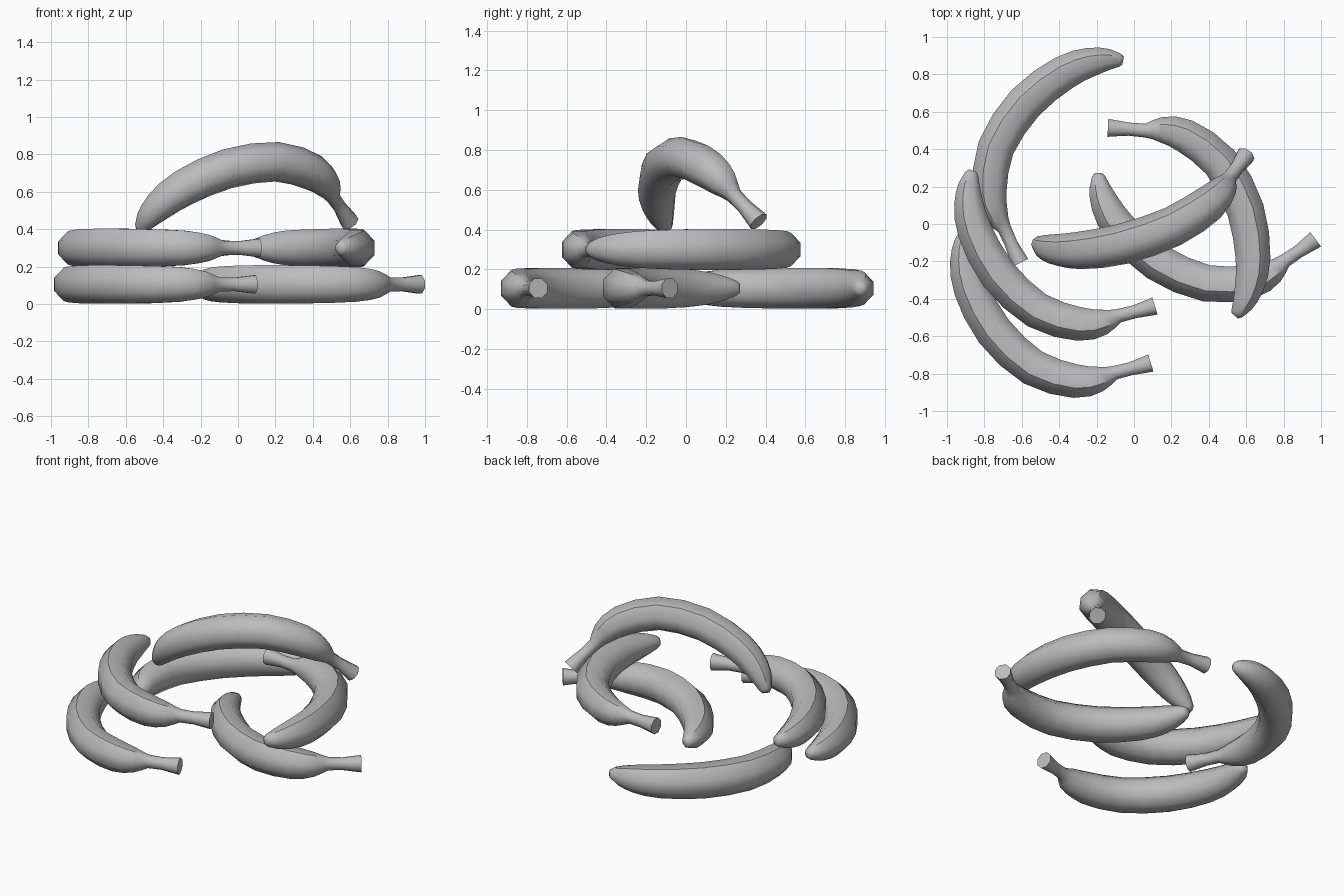
import bpy, bmesh, math
from mathutils import Vector, Matrix

cube = bpy.data.objects.get("Cube")
if cube:
    bpy.data.objects.remove(cube, do_unlink=True)

# Single matte grey
grey = bpy.data.materials.new("matte grey")
grey.use_nodes = True
grey.diffuse_color = (0.5, 0.5, 0.5, 1)
grey.node_tree.nodes["Principled BSDF"].inputs["Base Color"].default_value = (0.5, 0.5, 0.5, 1)

SIDES = 8
LENGTH = 1.212

# Centre line from stem to tip: along the chord, out to the bulge, half width
PROFILE = [
    (0.0, 0.0, 0.048), (0.015, 0.02, 0.045), (0.07, 0.09, 0.035),
    (0.125, 0.157, 0.037), (0.17, 0.23, 0.068), (0.267, 0.316, 0.09),
    (0.493, 0.392, 0.098), (0.777, 0.359, 0.1), (1.012, 0.247, 0.093),
    (1.129, 0.143, 0.078), (1.186, 0.06, 0.056), (1.208, 0.01, 0.036),
    (1.213, -0.008, 0.022),
]


def smooth_path(points):
    """Add a curved midpoint between neighbours on the body."""
    pts = [Vector(p) for p in points]
    out = []
    for i in range(len(pts) - 1):
        out.append(pts[i])
        if 2 < i < len(pts) - 3:
            out.append((pts[i] + pts[i + 1]) * 0.5625
                       - (pts[i - 1] + pts[i + 2]) * 0.0625)
    out.append(pts[-1])
    return out


def fruit_mesh():
    """Sweep an octagon along the curved centre line."""
    bm = bmesh.new()
    path = smooth_path(PROFILE)
    rings = []
    for i, p in enumerate(path):
        t = path[min(i + 1, len(path) - 1)] - path[max(i - 1, 0)]
        outward = Vector((-t.y, t.x, 0)).normalized()
        radius = p.z / math.cos(math.pi / SIDES)
        ring = []
        for k in range(SIDES):
            a = (k + 0.5) * math.tau / SIDES
            co = Vector((p.x, p.y, 0)) + outward * radius * math.cos(a)
            co.z = radius * math.sin(a) * 1.03
            ring.append(bm.verts.new(co))
        rings.append(ring)
    for a, b in zip(rings, rings[1:]):
        for k in range(SIDES):
            j = (k + 1) % SIDES
            bm.faces.new((a[k], a[j], b[j], b[k]))
    bm.faces.new(rings[0])
    bm.faces.new(rings[-1])
    bmesh.ops.recalc_face_normals(bm, faces=bm.faces[:])
    for f in bm.faces:
        f.smooth = True
    # Crisp stem rim and one ridge along the body
    for k in range(SIDES):
        bm.edges.get((rings[0][k], rings[0][k - 1])).smooth = False
    for a, b in zip(rings[4:-2], rings[5:-1]):
        bm.edges.get((a[1], b[1])).smooth = False
    mesh = bpy.data.meshes.new("curved_fruit")
    bm.to_mesh(mesh)
    bm.free()
    mesh.materials.append(grey)
    return mesh


def place(name, mesh, stem, tip, lean=None):
    """Stand a fruit between its stem and tip, bulging towards lean."""
    stem, tip = Vector(stem), Vector(tip)
    along = (tip - stem).normalized()
    bulge = Vector(lean) if lean else Vector((0, 0, 1)).cross(along)
    bulge = (bulge - along * bulge.dot(along)).normalized()
    up = along.cross(bulge)
    origin = (stem + tip) / 2 - along * LENGTH / 2
    obj = bpy.data.objects.new(name, mesh)
    bpy.context.collection.objects.link(obj)
    basis = Matrix((along, bulge, up)).transposed().to_4x4()
    obj.matrix_world = Matrix.Translation(origin) @ basis


fruit = fruit_mesh()
LOW, HIGH = 0.105, 0.3

# Bottom layer
place("banana_low_front", fruit, (0.09, -0.743, LOW), (-0.888, -0.027, LOW))
place("banana_low_right", fruit, (0.965, -0.08, LOW), (-0.185, 0.262, LOW))
place("banana_low_back", fruit, (-0.604, -0.2, LOW), (-0.07, 0.868, LOW))
# Second layer
place("banana_high_front", fruit, (0.112, -0.438, HIGH), (-0.866, 0.278, HIGH))
place("banana_high_right", fruit, (-0.139, 0.513, HIGH), (0.545, -0.485, HIGH))
# Leaning arch on top
place("banana_top", fruit, (0.595, 0.365, 0.44), (-0.52, -0.1, 0.4), (0.2, -0.47, 0.86))
